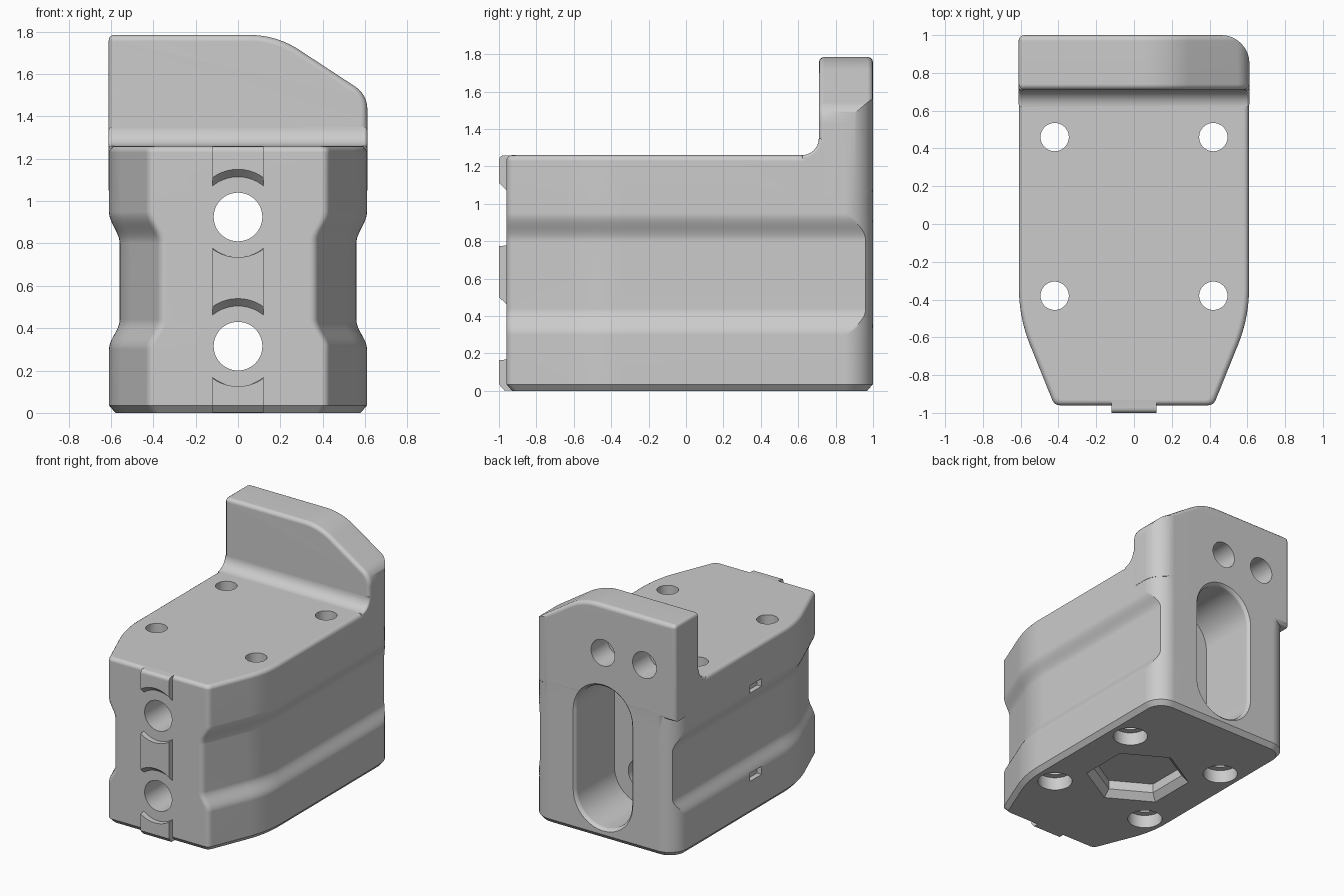
import bpy, bmesh
from math import sin, cos, acos, pi, radians, sqrt

if "Cube" in bpy.data.objects:
    bpy.data.objects.remove(bpy.data.objects["Cube"], do_unlink=True)

grey = bpy.data.materials.new("plain_grey")
grey.use_nodes = True
grey.diffuse_color = (0.6, 0.6, 0.6, 1)
grey.node_tree.nodes["Principled BSDF"].inputs["Base Color"].default_value = (0.6, 0.6, 0.6, 1)


def place(axis, t, a, b):
    return {"x": (t, a, b), "y": (a, t, b), "z": (a, b, t)}[axis]


def loft(name, axis, levels, rim=0):
    """Skin a stack of (position, outline) levels along an axis; rim rounds both end edges."""
    bm = bmesh.new()
    rows = [[bm.verts.new(place(axis, t, *p)) for p in ring] for t, ring in levels]
    n = len(rows[0])
    for low, high in zip(rows, rows[1:]):
        for i in range(n):
            j = (i + 1) % n
            bm.faces.new((low[i], low[j], high[j], high[i]))
    caps = [bm.faces.new(rows[0]), bm.faces.new(rows[-1])]
    bmesh.ops.recalc_face_normals(bm, faces=bm.faces)
    if rim:
        edges = [e for f in caps for e in f.edges]
        bmesh.ops.bevel(bm, geom=edges, offset=rim, segments=3, profile=0.5, affect="EDGES")
    mesh = bpy.data.meshes.new(name)
    bm.to_mesh(mesh)
    bm.free()
    mesh.materials.append(grey)
    ob = bpy.data.objects.new(name, mesh)
    bpy.context.collection.objects.link(ob)
    return ob


def prism(name, axis, ring, lo, hi, rim=0):
    return loft(name, axis, [(lo, ring), (hi, ring)], rim)


def combine(target, other, operation):
    mod = target.modifiers.new("combine", "BOOLEAN")
    mod.object, mod.operation, mod.solver = other, operation, "EXACT"
    bpy.context.view_layer.objects.active = target
    bpy.ops.object.modifier_apply(modifier=mod.name)
    bpy.data.objects.remove(other, do_unlink=True)


def arc(cx, cy, r, start, end, n=10):
    return [(cx + r * cos(start + (end - start) * i / n),
             cy + r * sin(start + (end - start) * i / n)) for i in range(n + 1)]


def circle(cx, cy, r, n=48):
    return arc(cx, cy, r, 0, 2 * pi * (n - 1) / n, n - 1)


def bend(p, q, r, n=6):
    """Rounded corner from p to r around the corner point q."""
    return [tuple((1 - t) ** 2 * a + 2 * t * (1 - t) * b + t * t * c for a, b, c in zip(p, q, r))
            for t in (i / n for i in range(n + 1))]


# Body outline: tapered nose, straight sides, rounded back corners
HALF, BACK, NOSE = 0.609, 0.999, -0.96
TAPER = radians(22)


def outline(side=0.0, all_round=0.0):
    d = side + all_round
    big = arc(HALF - 0.8, -0.34, 0.8 - d, -TAPER, 0, 12)
    front = NOSE + all_round
    x0, y0 = big[0]
    corner = x0 - (y0 - front) * sin(TAPER) / cos(TAPER)
    nose = bend((corner - 0.03, front), (corner, front), (corner + 0.012, front + 0.03), 4)
    r = 0.15 - all_round
    rear = arc(HALF - 0.15, BACK - 0.15, r, acos((r - side) / r), pi / 2, 12)
    right = nose + big + rear
    return right + [(-x, y) for x, y in reversed(right)]


# Body: bottom chamfer, side groove, rounded top edge
levels = [(0, outline(0, 0.03)), (0.035, outline())]
for start, end, a, b in ((0.30, 0.44, 0, 1), (0.80, 0.95, 1, 0)):
    for i in range(11):
        k = (1 - cos(pi * i / 10)) / 2
        levels.append((start + (end - start) * i / 10, outline(0.05 * (a + (b - a) * k))))
for i in range(5):
    t = pi / 2 * i / 4
    levels.append((1.23 + 0.03 * sin(t), outline(0, 0.03 * (1 - cos(t)))))
body = loft("block_body", "z", levels)

# Upright back plate with one sloping shoulder and one rounded upright edge
W = 0.611
profile = [(W, 1.05), (-W, 1.05)]
profile += bend((-W, 1.755), (-W, 1.785), (-W + 0.03, 1.785), 4)
profile += bend((0.05, 1.785), (0.178, 1.785), (0.285, 1.717), 10)
profile += bend((0.55, 1.543), (W, 1.504), (W, 1.43), 8)
plate = prism("back_plate", "y", profile, 0.71, 1.0, 0.03)
edge = arc(W - 0.15, 0.85, 0.15, 0, pi / 2, 12) + [(W - 0.15, 1.2), (0.8, 1.2), (0.8, 0.85)]
combine(plate, prism("corner_cutter", "z", edge, 0.9, 2), "DIFFERENCE")
combine(body, plate, "UNION")

# Concave fillet at the foot of the plate
foot = arc(0.62, 1.35, 0.09, -pi / 2, 0) + [(0.75, 1.35), (0.75, 1.2), (0.62, 1.2)]
combine(body, prism("foot_fillet", "x", foot, -W, W, 0.015), "UNION")

# Raised strip on the nose, scooped out around both bolt holes
BOLTS = (0.315, 0.925)
strip_side = [(-0.9, 0.001), (-0.97, 0.001), (-1, 0.035)]
strip_side += bend((-1, 1.23), (-1, 1.259), (-0.97, 1.259), 4) + [(-0.9, 1.259)]
strip = prism("nose_strip", "x", strip_side, -0.12, 0.12)
for z in BOLTS:
    scoop = loft("scoop_cutter", "y", [(-1.04, circle(0, z + 0.035, 0.225)),
                                       (-0.96, circle(0, z, 0.19)),
                                       (-0.85, circle(0, z, 0.19))])
    combine(strip, scoop, "DIFFERENCE")
combine(body, strip, "UNION")

# Bolt holes from the nose into the back slot
for z in BOLTS:
    combine(body, prism("bolt_cutter", "y", circle(0, z, 0.115), -1.2, 0.7), "DIFFERENCE")


def stadium(r):
    return arc(0, BOLTS[1], r, 0, pi, 24) + arc(0, BOLTS[0], r, pi, 2 * pi, 24)


slot = loft("slot_cutter", "y", [(0.53, stadium(0.232)), (0.97, stadium(0.232)),
                                 (0.985, stadium(0.237)), (1.0, stadium(0.252)),
                                 (1.1, stadium(0.252))])
combine(body, slot, "DIFFERENCE")

# Two blind holes high on the back
for x in (0, -0.35):
    combine(body, prism("blind_cutter", "y", circle(x, 1.42, 0.1), 0.8, 1.2), "DIFFERENCE")

# Upright holes, counterbored from below
for x in (-0.42, 0.42):
    for y in (-0.38, 0.46):
        wide, slim = circle(x, y, 0.123), circle(x, y, 0.075)
        hole = loft("upright_cutter", "z", [(-0.1, wide), (0.1, wide), (0.1, slim), (1.5, slim)])
        combine(body, hole, "DIFFERENCE")


# Six-sided pocket underneath
def hexagon(r):
    return [(r * sin(pi * i / 3), 0.04 + r * cos(pi * i / 3)) for i in range(6)]


pocket = loft("pocket_cutter", "z", [(-0.02, hexagon(0.39)), (0.05, hexagon(0.32)),
                                     (0.12, hexagon(0.32))])
combine(body, pocket, "DIFFERENCE")

# Two small notches on the edges of the right groove
for z in (0.29, 0.96):
    notch = [(-0.8, z - 0.03), (-0.57, z - 0.03), (-0.57, z + 0.03), (-0.8, z + 0.03)]
    combine(body, prism("notch_cutter", "y", notch, -0.04, 0.1), "DIFFERENCE")

# Smooth curves, crisp edges
bpy.ops.object.select_all(action="DESELECT")
body.select_set(True)
bpy.context.view_layer.objects.active = body
bpy.ops.object.shade_smooth_by_angle(angle=radians(32))
weighted = body.modifiers.new("even_shading", "WEIGHTED_NORMAL")
weighted.keep_sharp = True
